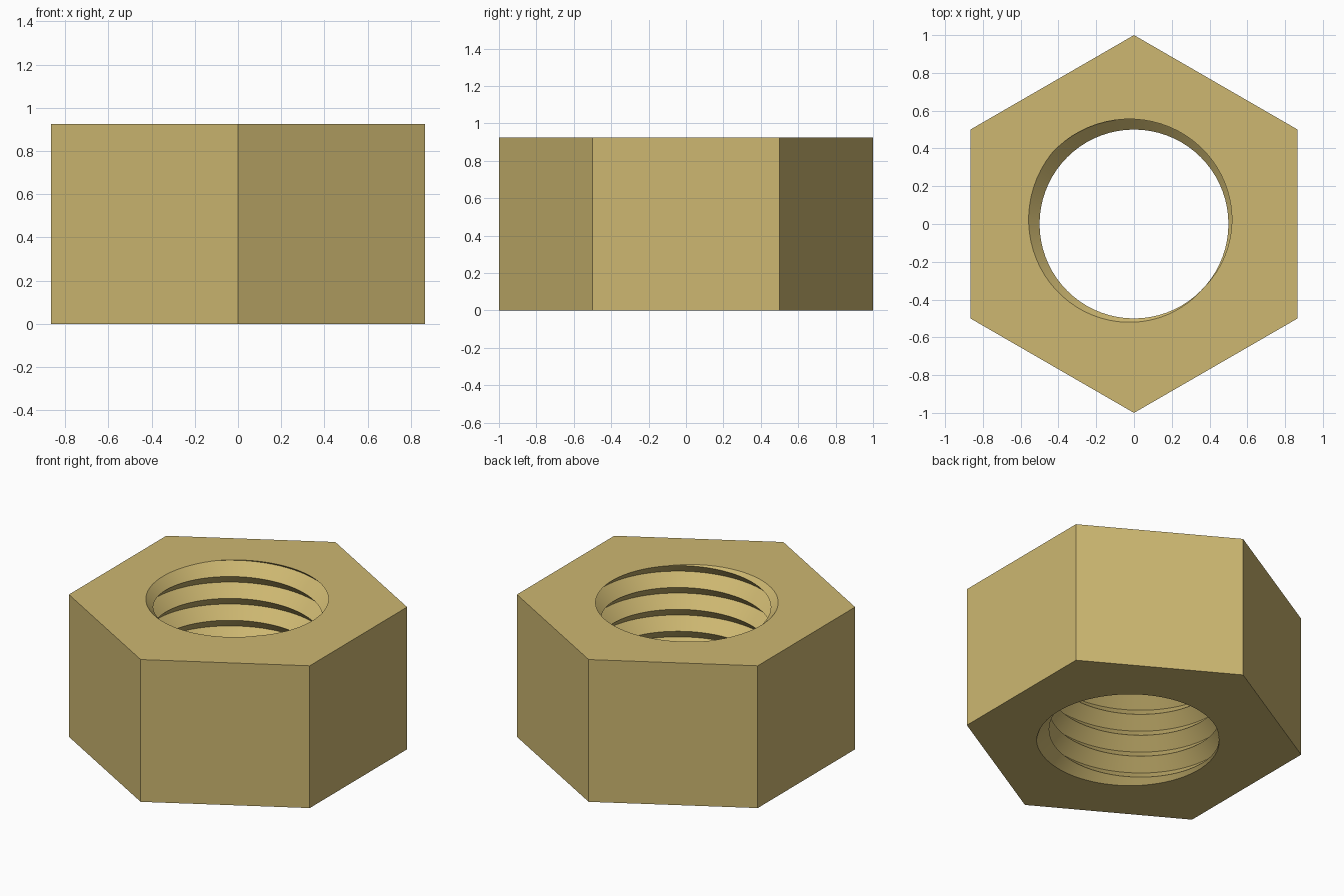
import bpy
import bmesh
from math import cos, sin, tau, radians

cube = bpy.data.objects.get("Cube")
if cube:
    bpy.data.objects.remove(cube, do_unlink=True)

HEIGHT = 0.925
PITCH = HEIGHT / 6.5
CREST, ROOT = 0.5, 0.575      # thread radii
SEGMENTS = 72                 # steps per turn
START = radians(138)          # angle where the groove meets the top face

brass = bpy.data.materials.new("brass")
brass.use_nodes = True
colour = (0.61, 0.475, 0.165, 1)
brass.diffuse_color = colour
brass.node_tree.nodes["Principled BSDF"].inputs["Base Color"].default_value = colour

bm = bmesh.new()

# Helical V thread, longer than the nut at both ends
roots, crests = [], []
for step in range(-9 * SEGMENTS, 2 * SEGMENTS + 1):
    angle = tau * step / SEGMENTS
    z = HEIGHT + PITCH * (angle - START) / tau
    c, s = cos(angle), sin(angle)
    roots.append(bm.verts.new((ROOT * c, ROOT * s, z)))
    crests.append(bm.verts.new((CREST * c, CREST * s, z + PITCH / 2)))
for i in range(len(roots) - 1):
    bm.faces.new((roots[i], roots[i + 1], crests[i + 1], crests[i]))
    j = i + SEGMENTS
    if j + 1 < len(roots):
        bm.faces.new((crests[i], crests[i + 1], roots[j + 1], roots[j]))

# Trim the thread flush with the top and bottom planes
for z, direction in ((0, -1), (HEIGHT, 1)):
    bmesh.ops.bisect_plane(bm, geom=bm.verts[:] + bm.edges[:] + bm.faces[:],
                           dist=1e-6, plane_co=(0, 0, z),
                           plane_no=(0, 0, direction), clear_outer=True)
for face in bm.faces:
    face.smooth = True

# Hexagonal end faces around the threaded hole
rings = []
for z in (0, HEIGHT):
    rim = [e for e in bm.edges if all(abs(v.co.z - z) < 1e-5 for v in e.verts)]
    ring = [bm.verts.new((sin(tau * k / 6), cos(tau * k / 6), z)) for k in range(6)]
    outline = [bm.edges.new((ring[k], ring[(k + 1) % 6])) for k in range(6)]
    bmesh.ops.triangle_fill(bm, edges=rim + outline, use_beauty=True)
    rings.append(ring)

# Six flat sides
low, high = rings
for k in range(6):
    n = (k + 1) % 6
    bm.faces.new((low[k], low[n], high[n], high[k]))

bmesh.ops.recalc_face_normals(bm, faces=bm.faces[:])
mesh = bpy.data.meshes.new("hex_nut")
bm.to_mesh(mesh)
bm.free()
mesh.set_sharp_from_angle(angle=radians(30))
mesh.materials.append(brass)
nut = bpy.data.objects.new("hex_nut", mesh)
bpy.context.scene.collection.objects.link(nut)
